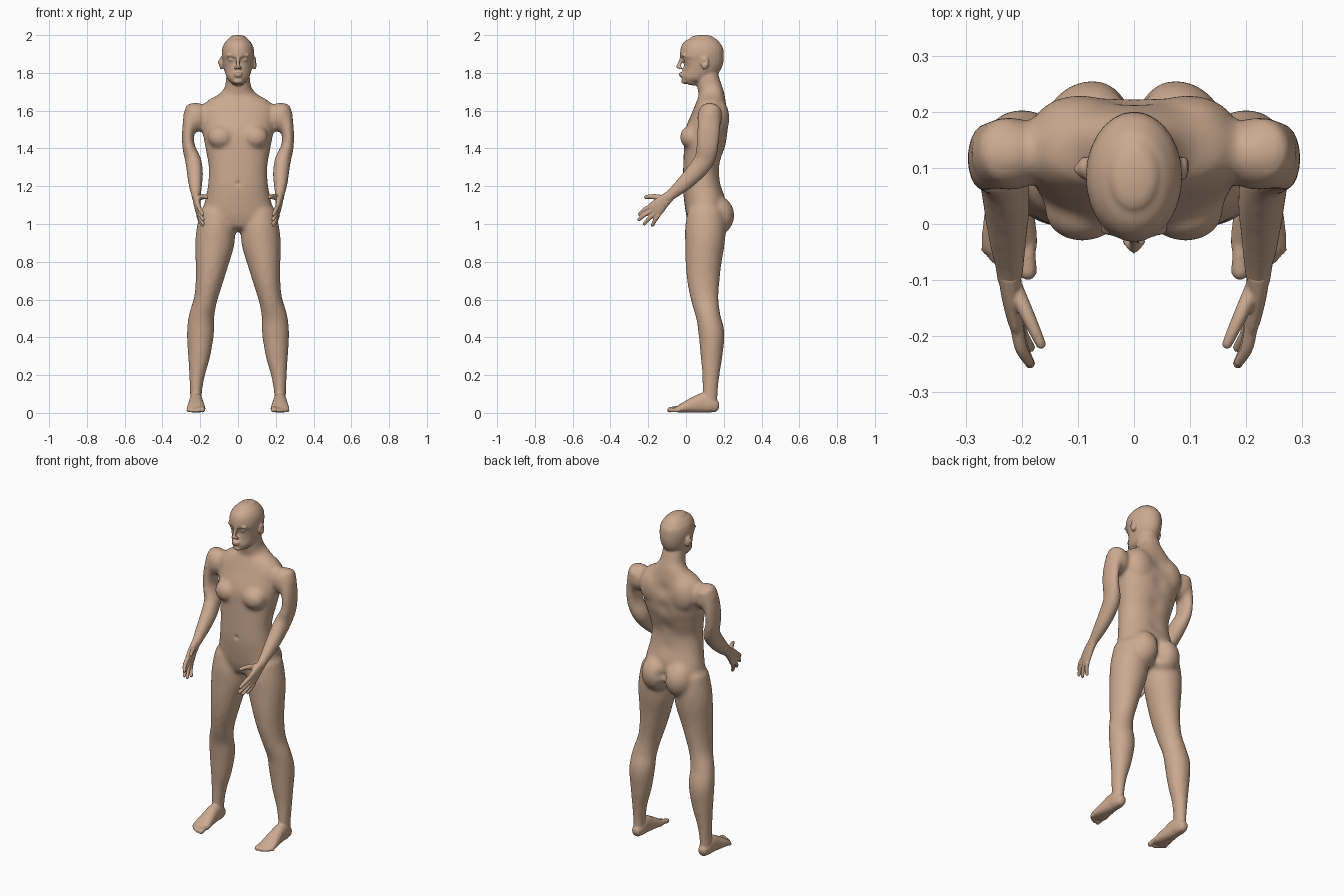
import bpy, bmesh, math
from mathutils import Vector, Matrix

skin = bpy.data.materials.new("skin")
skin.diffuse_color = (0.60, 0.40, 0.28, 1)


def spline(pts, steps=5):
    """Catmull-Rom interpolation of (x, y, z, a, b) stations."""
    p = [pts[0]] + list(pts) + [pts[-1]]
    out = []
    for i in range(1, len(p) - 2):
        for k in range(steps):
            t = k / steps
            out.append([0.5 * (2 * q1 + (q2 - q0) * t + (2 * q0 - 5 * q1 + 4 * q2 - q3) * t * t
                               + (3 * q1 - q0 - 3 * q2 + q3) * t ** 3)
                        for q0, q1, q2, q3 in zip(*p[i - 1:i + 3])])
    return out + [list(pts[-1])]


def loft(bm, pts, pair=True, caps=(1, 1), n=2.0, grow=0.0, seg=28):
    """Skin elliptical stations along a path, with domed ends; pair adds the mirrored twin."""
    path = spline(pts)
    rings = []
    for i, s in enumerate(path):
        c = Vector(s[:3])
        t = (Vector(path[min(i + 1, len(path) - 1)][:3]) - Vector(path[max(i - 1, 0)][:3])).normalized()
        rings.append((c, t, s[3] + grow, s[4] + grow))

    def dome(ring, sign, f):
        c, t, a, b = ring
        return [(c + t * sign * f * min(a, b) * math.sin(w), t, a * math.cos(w), b * math.cos(w))
                for w in (0.4, 0.8, 1.15, 1.4)]
    rings = dome(rings[0], -1, caps[0])[::-1] + rings + dome(rings[-1], 1, caps[1])
    for mx in ((1, -1) if pair else (1,)):
        prev, first = None, None
        for c, t, a, b in rings:
            side = (Vector((1, 0, 0)) - t * t.x).normalized()
            up = t.cross(side)
            row = []
            for k in range(seg):
                w = 2 * math.pi * k / seg
                u, v = math.cos(w), math.sin(w)
                u = math.copysign(abs(u) ** (2 / n), u)
                v = math.copysign(abs(v) ** (2 / n), v)
                q = c + side * a * u + up * b * v
                row.append(bm.verts.new((q.x * mx, q.y, q.z)))
            if prev:
                for k in range(seg):
                    j = (k + 1) % seg
                    bm.faces.new((prev[k], prev[j], row[j], row[k]))
            first = first or row
            prev = row
        bm.faces.new(first)
        bm.faces.new(prev)


def ball(bm, c, r, pair=True):
    for mx in ((1, -1) if pair else (1,)):
        m = Matrix.Translation((c[0] * mx, c[1], c[2])) @ Matrix.Diagonal((*r, 1))
        bmesh.ops.create_uvsphere(bm, u_segments=28, v_segments=18, radius=1, matrix=m)


def fuse(name, bm, voxel, rounds):
    """Melt overlapping shells into one smooth skin."""
    bmesh.ops.recalc_face_normals(bm, faces=bm.faces)
    me = bpy.data.meshes.new(name)
    bm.to_mesh(me)
    bm.free()
    ob = bpy.data.objects.new(name, me)
    bpy.context.collection.objects.link(ob)
    r = ob.modifiers.new("melt", 'REMESH')
    r.mode, r.voxel_size, r.use_smooth_shade = 'VOXEL', voxel, True
    s = ob.modifiers.new("soften", 'SMOOTH')
    s.factor, s.iterations = 0.5, rounds
    dg = bpy.context.evaluated_depsgraph_get()
    new = bpy.data.meshes.new_from_object(ob.evaluated_get(dg))
    ob.modifiers.clear()
    ob.data = new
    new.materials.clear()
    new.materials.append(skin)
    new.polygons.foreach_set("use_smooth", [True] * len(new.polygons))
    return ob


def sculpt(ob, dabs):
    """Soft symmetric pushes: (centre, radius, push)."""
    for v in ob.data.vertices:
        p = Vector((abs(v.co.x), v.co.y, v.co.z))
        for c, r, push in dabs:
            d = (p - Vector(c)).length / r
            if d < 2.5:
                v.co += Vector(push) * math.exp(-d * d)
        v.co.z = max(v.co.z, 0)


bm = bmesh.new()
# torso and neck
loft(bm, [(0, .10, 1.00, .16, .085), (0, .10, 1.05, .185, .10), (0, .10, 1.11, .178, .108),
          (0, .085, 1.20, .160, .102), (0, .081, 1.30, .155, .096), (0, .095, 1.40, .172, .107),
          (0, .107, 1.47, .185, .115), (0, .125, 1.55, .195, .104), (0, .131, 1.60, .20, .092),
          (0, .135, 1.65, .165, .077), (0, .135, 1.685, .105, .068), (0, .126, 1.72, .072, .065),
          (0, .114, 1.77, .064, .062), (0, .10, 1.83, .058, .058)],
     pair=False, caps=(.45, .5), n=2.25)
ball(bm, (.092, .025, 1.46), (.068, .057, .062))     # chest
ball(bm, (.075, .162, 1.045), (.088, .094, .105))    # buttocks
ball(bm, (.095, .175, 1.56), (.085, .055, .10))      # shoulder blades
ball(bm, (.222, .125, 1.565), (.070, .066, .078))    # shoulders
# legs
loft(bm, [(.115, .105, 1.06, .085, .095), (.117, .103, .98, .098, .105), (.123, .10, .90, .101, .102),
          (.137, .093, .80, .086, .093), (.152, .092, .70, .070, .083), (.172, .10, .60, .059, .070),
          (.193, .118, .51, .065, .062), (.199, .135, .42, .069, .066), (.206, .135, .30, .056, .055),
          (.217, .132, .20, .039, .043), (.222, .128, .11, .029, .038), (.222, .128, .05, .030, .036)],
     caps=(.5, .3), grow=.003)
# arms
loft(bm, [(.225, .13, 1.60, .055, .058), (.255, .122, 1.53, .036, .059), (.265, .117, 1.46, .029, .058),
          (.259, .112, 1.40, .032, .056), (.237, .095, 1.335, .040, .052), (.228, .045, 1.270, .040, .047),
          (.225, -.02, 1.205, .033, .038), (.222, -.075, 1.158, .024, .028), (.222, -.105, 1.132, .020, .027)],
     caps=(.6, .6), grow=.003)
base = fuse("base", bm, .011, 8)

bm = bmesh.new()
bm.from_mesh(base.data)
bpy.data.objects.remove(base)
# head
loft(bm, [(0, .020, 1.75, .036, .042), (0, .030, 1.775, .056, .058), (0, .062, 1.815, .071, .092),
          (0, .082, 1.86, .081, .113), (0, .084, 1.90, .086, .116), (0, .085, 1.94, .080, .109),
          (0, .086, 1.97, .062, .086), (0, .086, 1.985, .044, .062)], pair=False, caps=(.35, .36))
loft(bm, [(0, -.022, 1.885, .008, .010), (0, -.033, 1.85, .009, .011), (0, -.041, 1.83, .012, .013)],
     pair=False, caps=(1, .7))                                            # nose
ball(bm, (.013, -.030, 1.826), (.009, .011, .008))                        # nostrils
ball(bm, (0, -.026, 1.797), (.024, .012, .006), False)                    # upper lip
ball(bm, (0, -.025, 1.784), (.021, .012, .006), False)                    # lower lip
ball(bm, (0, -.008, 1.756), (.026, .017, .015), False)                    # chin
ball(bm, (.033, -.010, 1.893), (.028, .015, .008))                        # brows
ball(bm, (.034, -.006, 1.872), (.015, .015, .011))                        # eyes
ball(bm, (.088, .100, 1.852), (.012, .021, .034))                         # ears
# feet and toes
loft(bm, [(.222, .155, .034, .027, .032), (.222, .13, .042, .034, .042), (.222, .09, .052, .036, .052),
          (.222, .05, .044, .040, .044), (.222, 0, .031, .047, .031), (.222, -.035, .021, .050, .020),
          (.222, -.05, .018, .046, .015)], caps=(.75, .5), n=2.3)
for i, (x, y, r) in enumerate([(.189, -.086, .016), (.214, -.083, .012), (.232, -.073, .0115),
                               (.248, -.061, .011), (.262, -.045, .011)]):
    loft(bm, [(x, -.02, .021, r, r), (x, (y - .02) / 2, .022, r * .9, r * .9), (x, y, r, r, r * .9)])
body = fuse("body", bm, .0058, 3)
sculpt(body, [((.035, -.022, 1.874), .016, (0, .009, 0)),                 # eye sockets
              ((.052, -.002, 1.805), .024, (0, .005, 0)),                 # cheeks
              ((.102, .097, 1.857), .011, (-.008, 0, 0)),                 # ear hollows
              ((0, -.02, 1.215), .012, (0, .008, 0)),                     # navel
              ((0, .23, 1.58), .045, (0, -.012, 0)), ((0, .21, 1.47), .045, (0, -.010, 0)),
              ((0, .18, 1.35), .045, (0, -.008, 0)), ((0, .19, 1.22), .045, (0, -.006, 0)),  # spine
              ((0, .235, 1.06), .028, (0, -.020, 0)), ((0, .22, 1.00), .028, (0, -.018, 0))])

# hands
bm = bmesh.new()
loft(bm, [(.222, -.085, 1.150, .021, .028), (.218, -.125, 1.115, .018, .036),
          (.211, -.160, 1.080, .015, .043), (.207, -.176, 1.066, .012, .038)], caps=(.6, .5), n=2.3)
loft(bm, [(.212, -.115, 1.135, .015, .016), (.192, -.158, 1.143, .013, .015),
          (.177, -.190, 1.145, .011, .012), (.166, -.214, 1.142, .009, .010)])   # thumb
for k, m, t in [((.208, -.188, 1.093), (.201, -.222, 1.075), (.187, -.246, 1.052)),
                ((.207, -.184, 1.070), (.199, -.220, 1.048), (.185, -.249, 1.023)),
                ((.208, -.168, 1.054), (.199, -.197, 1.028), (.185, -.220, 1.001)),
                ((.210, -.148, 1.045), (.202, -.164, 1.020), (.189, -.177, .994))]:
    loft(bm, [(*k, .012, .0125), (*m, .011, .011), (*t, .009, .009)])            # fingers
fuse("hands", bm, .0036, 3)
